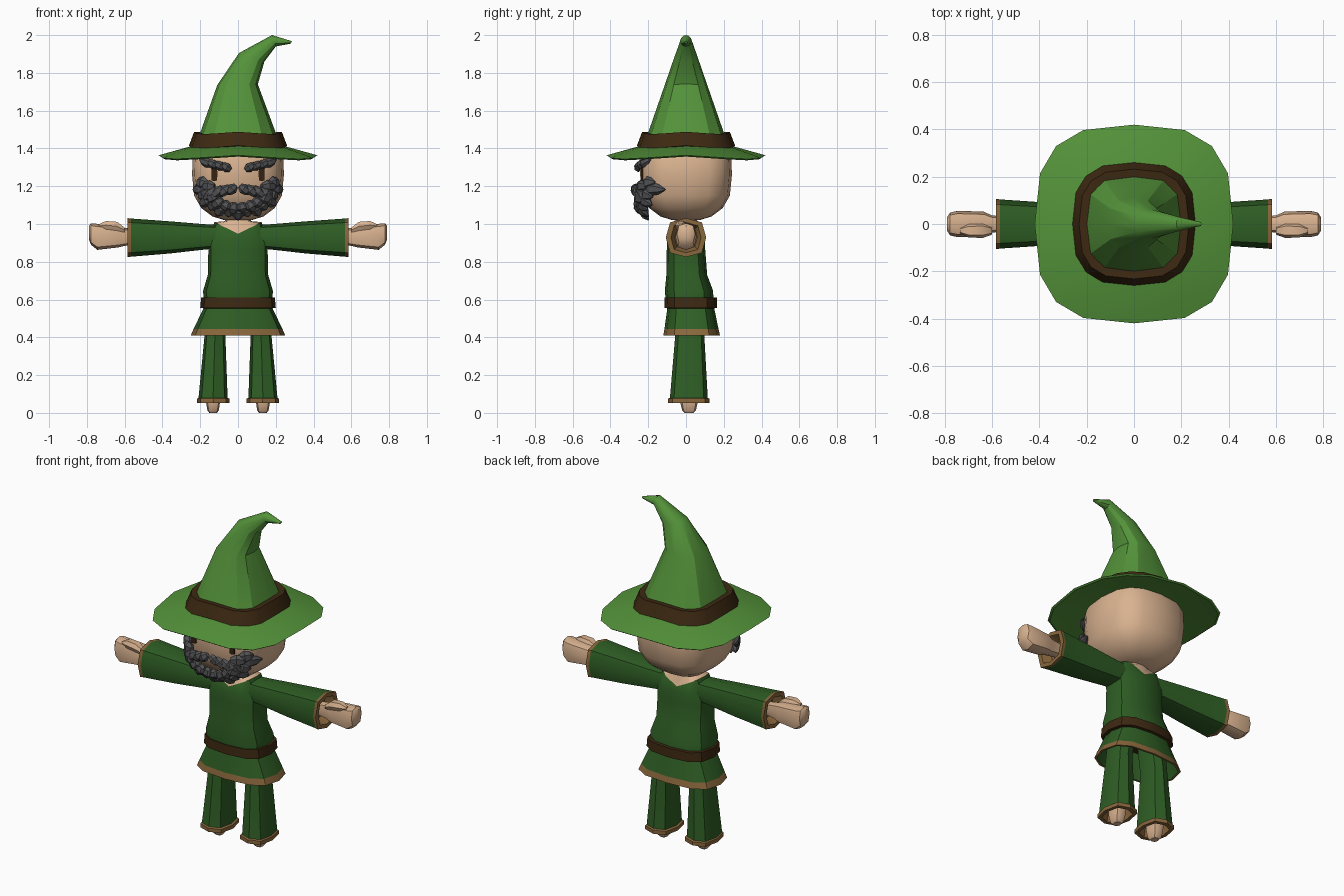
import bpy, bmesh, math
from mathutils import Vector as V

if "Cube" in bpy.data.objects:
    bpy.data.objects.remove(bpy.data.objects["Cube"])


def material(name, r, g, b):
    m = bpy.data.materials.new(name)
    m.diffuse_color = (r, g, b, 1)
    m.use_nodes = True
    m.node_tree.nodes["Principled BSDF"].inputs["Base Color"].default_value = m.diffuse_color
    return m


HAT = material("hat green", 0.088, 0.29, 0.042)
CLOTH = material("tunic green", 0.028, 0.112, 0.018)
LEATHER = material("dark leather", 0.047, 0.022, 0.006)
TRIM = material("tan trim", 0.25, 0.135, 0.045)
SKIN = material("skin", 0.70, 0.45, 0.28)
HAIR = material("grey hair", 0.085, 0.085, 0.09)
EYE = material("eye brown", 0.035, 0.016, 0.006)


def ring(c, u, v, n=16, e=0.7, droop=0.0):
    """Rounded-square section around c with half axes u and v."""
    pts = []
    for i in range(n):
        a = 2 * math.pi * i / n
        x, y = math.cos(a), math.sin(a)
        x = math.copysign(abs(x) ** e, x) if abs(x) > 1e-6 else 0
        y = math.copysign(abs(y) ** e, y) if abs(y) > 1e-6 else 0
        p = V(c) + V(u) * x + V(v) * y
        p.z -= droop * abs(math.sin(2 * a))
        pts.append(p)
    return pts


def flat(z, rx, ry=None, cx=0, cy=0, **k):
    return ring((cx, cy, z), (rx, 0, 0), (0, ry or rx, 0), **k)


def upright(x, zc, rz, ry, y=0, n=8):
    return ring((x, y, zc), (0, ry, 0), (0, 0, rz), n=n)


def loft(bm, rings, idx=None):
    """Skin the rings, cap both ends; idx gives a material slot per band."""
    idx = idx or [0] * (len(rings) - 1)
    vs = [[bm.verts.new(p) for p in r] for r in rings]
    n = len(rings[0])
    for a, b, m in zip(vs, vs[1:], idx):
        for i in range(n):
            j = (i + 1) % n
            bm.faces.new((a[i], a[j], b[j], b[i])).material_index = m
    bm.faces.new(vs[0]).material_index = idx[0]
    bm.faces.new(vs[-1]).material_index = idx[-1]


def finish(name, bm, mats, angle=38):
    bmesh.ops.recalc_face_normals(bm, faces=bm.faces)
    me = bpy.data.meshes.new(name)
    bm.to_mesh(me)
    bm.free()
    for m in mats:
        me.materials.append(m)
    if angle:
        me.shade_smooth()
        me.set_sharp_from_angle(angle=math.radians(angle))
    ob = bpy.data.objects.new(name, me)
    bpy.context.collection.objects.link(ob)
    return ob


def part(name, rings, mats, idx=None, angle=38):
    bm = bmesh.new()
    loft(bm, rings, idx)
    return finish(name, bm, mats, angle)


# Hat: brim, band, and bent crown
part("hat_brim", [flat(1.385, 0.20), flat(1.357, 0.41, droop=0.02),
                  flat(1.364, 0.42, droop=0.02), flat(1.425, 0.2)], [HAT])
part("hat_band", [flat(1.405, 0.2, droop=0.012), flat(1.415, 0.26, droop=0.015),
                  flat(1.488, 0.232, droop=0.012), flat(1.485, 0.19, droop=0.012)], [LEATHER])
crown = []
for left, right, ry, e in [((-.212, 1.45), (.212, 1.45), .212, .7),
                           ((-.11, 1.735), (.105, 1.74), .112, .8),
                           ((.005, 1.905), (.14, 1.86), .062, .9),
                           ((.18, 2.0), (.20, 1.94), .03, 1),
                           ((.285, 1.968), (.28, 1.955), .008, 1)]:
    l, r = V((left[0], 0, left[1])), V((right[0], 0, right[1]))
    crown.append(ring((l + r) / 2, (r - l) / 2, (0, ry, 0), n=12, e=e))
part("hat_crown", crown, [HAT], angle=30)

# Head
part("head", [flat(z, r) for z, r in [(1.02, .07), (1.04, .135), (1.085, .195), (1.15, .232),
                                      (1.26, .243), (1.36, .24), (1.43, .2)]], [SKIN], angle=50)


def face_y(x, z):
    """Front of the head at x, z."""
    r = min(0.243, 0.19 + max(0, z - 1.02) * 0.5)
    return -r * max(0.04, 1 - min(1, abs(x) / 0.245) ** 2.86) ** 0.35


def tuft(bm, x0, z0, x1, z1, w, out):
    """Pointed lock of hair lying on the face."""
    a = V((x0, face_y(x0, z0) - out * 0.7, z0))
    b = V((x1, face_y(x1, z1) - out * 0.6, z1))
    d = (b - a).normalized()
    side = d.cross(V((x0 * 3, -1, 0)).normalized()).normalized()
    up = side.cross(d)
    loft(bm, [ring(a.lerp(b, t) + up * lift, side * w * k, up * w * 0.75 * k, n=6, e=1)
              for t, k, lift in [(0, .5, 0), (.35, 1, .006), (.72, .75, .006), (1, .12, 0)]])


# Beard: two fanned rows of locks
bm = bmesh.new()
for count, reach, (ax, az), (bx, bz), w, out in [
        (15, 100, (.165, .10), (.238, .175), .036, .012),
        (12, 92, (.125, .085), (.205, .145), .034, .032)]:
    for i in range(count):
        t = math.radians(-90 - reach + 2 * reach * i / (count - 1))
        k = 1 if i % 2 else 0.93
        tuft(bm, ax * math.cos(t), 1.195 + az * math.sin(t),
             bx * k * math.cos(t), 1.195 + bz * k * math.sin(t), w, out)
finish("beard", bm, [HAIR], 25)

# Moustache and eyebrows
bm = bmesh.new()
for s in (-1, 1):
    for i in range(4):
        tuft(bm, s * (.01 + .036 * i), 1.203 - .004 * i,
             s * (.065 + .04 * i), 1.158 - .012 * i, .029, .038)
finish("moustache", bm, [HAIR], 25)
bm = bmesh.new()
for s in (-1, 1):
    for i in range(4):
        tuft(bm, s * (.04 + .032 * i), 1.285 + .009 * i,
             s * (.09 + .038 * i), 1.32 + .007 * i, .025, .016)
finish("eyebrows", bm, [HAIR], 25)

# Eyes: thin plates on the face
for s, side in ((-1, "right"), (1, "left")):
    part(side + "_eye", [ring((s * .125, y, 1.265), (.016, 0, 0), (0, 0, .038), n=8, e=.35)
                         for y in (-.228, -.237)], [EYE], angle=0)

# Torso with a dipped collar showing skin
collar = flat(1.01, .125, .088, n=12)
for p in collar:
    p.z -= 0.062 * (1 - abs(p.x) / .125)
part("torso", [flat(.58, .18, .125, cy=.02, n=12), flat(.645, .185, .128, cy=.016, n=12),
               flat(.73, .16, .108, cy=.004, n=12), flat(.86, .157, .102, n=12),
               flat(.92, .16, .1, n=12), collar, flat(1.015, .07, .06, n=12),
               flat(1.06, .06, .055, n=12)], [CLOTH, SKIN], [0, 0, 0, 0, 0, 1, 1])

# Belt and hollow skirt
part("belt", [flat(.553, .18, .12, cy=.025, n=12), flat(.556, .2, .14, cy=.025, n=12),
              flat(.61, .195, .138, cy=.025, n=12), flat(.612, .17, .11, cy=.025, n=12)], [LEATHER])
part("skirt", [flat(.59, .165, .118, cy=.024, n=12), flat(.445, .235, .143, cy=.029, n=12),
               flat(.41, .25, .15, cy=.03, n=12), flat(.41, .238, .138, cy=.03, n=12),
               flat(.56, .15, .1, cy=.025, n=12)], [CLOTH, TRIM], [0, 1, 1, 0])

# Limbs, mirrored left and right
for s, side in ((-1, "right"), (1, "left")):
    part(side + "_sleeve", [upright(s * x, zc, rz, ry) for x, zc, rz, ry in [
        (.08, .932, .062, .07), (.165, .932, .066, .076), (.36, .929, .085, .09),
        (.566, .928, .101, .104), (.584, .928, .103, .107), (.584, .928, .08, .08),
        (.53, .928, .06, .06)]], [CLOTH, TRIM], [0, 0, 0, 1, 1, 1])
    bm = bmesh.new()
    loft(bm, [upright(s * x, zc, rz, ry) for x, zc, rz, ry in [
        (.52, .932, .035, .03), (.60, .932, .048, .036), (.635, .934, .058, .052),
        (.745, .932, .069, .056), (.778, .947, .057, .048), (.79, .955, .035, .03)]])
    loft(bm, [upright(s * x, z, r, r * 1.2, y=-.028, n=6) for x, z, r in [
        (.60, .968, .014), (.64, .988, .026), (.70, .994, .024), (.735, .99, .01)]])
    finish(side + "_hand", bm, [SKIN])
    part(side + "_trouser_leg", [flat(z, rx, ry, cx=s * cx, cy=cy, n=8) for z, rx, ry, cx, cy in [
        (.58, .06, .075, .10, .022), (.41, .055, .077, .122, .02), (.08, .077, .1, .132, .015),
        (.075, .086, .109, .13, .015), (.053, .086, .109, .13, .015),
        (.053, .066, .085, .13, .015), (.13, .055, .07, .13, .015)]],
        [CLOTH, TRIM], [0, 0, 1, 1, 1, 1])
    part(side + "_foot", [flat(z, rx, ry, cx=s * .132, cy=.016, n=8) for z, rx, ry in [
        (0, .02, .024), (.012, .03, .036), (.05, .036, .045), (.14, .045, .055)]], [SKIN])
